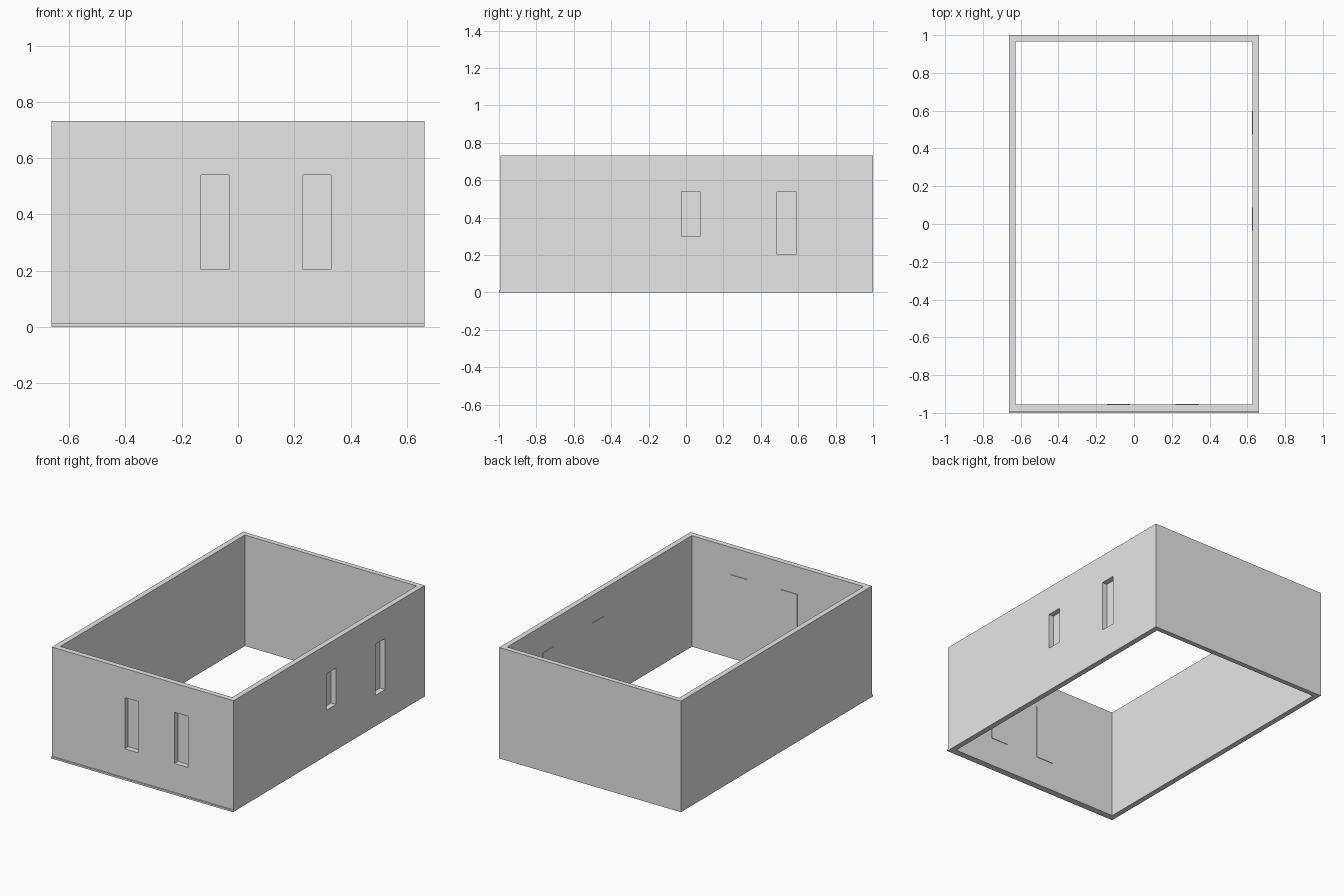
import bpy
import bmesh
from mathutils import Matrix, Vector

cube = bpy.data.objects.get("Cube")
if cube:
    bpy.data.objects.remove(cube, do_unlink=True)

# Overall dimensions
HALF_X, BACK, FRONT = 0.663, 1.0, -0.992
HEIGHT, WALL = 0.732, 0.036
INNER_X, INNER_FRONT = HALF_X - WALL, FRONT + WALL
RIM = 0.012    # overlap of each panel around its opening
PROUD = 0.004  # how far a panel stands out from the inner wall

grey = bpy.data.materials.new("light grey")
grey.use_nodes = True
grey.diffuse_color = (0.8, 0.8, 0.8, 1)
grey.node_tree.nodes["Principled BSDF"].inputs["Base Color"].default_value = (0.8, 0.8, 0.8, 1)


def box(name, low, high):
    """Axis-aligned box between two corners."""
    low, high = Vector(low), Vector(high)
    mesh = bpy.data.meshes.new(name)
    bm = bmesh.new()
    placing = Matrix.Translation((low + high) / 2) @ Matrix.Diagonal((*(high - low), 1))
    bmesh.ops.create_cube(bm, size=1, matrix=placing)
    bm.to_mesh(mesh)
    bm.free()
    mesh.materials.append(grey)
    obj = bpy.data.objects.new(name, mesh)
    bpy.context.collection.objects.link(obj)
    return obj


def cut(target, cutter):
    """Subtract the cutter, then remove it."""
    mod = target.modifiers.new("opening", 'BOOLEAN')
    mod.operation, mod.solver, mod.object = 'DIFFERENCE', 'EXACT', cutter
    cutter.hide_render = True
    bpy.context.view_layer.update()
    graph = bpy.context.evaluated_depsgraph_get()
    mesh = bpy.data.meshes.new_from_object(target.evaluated_get(graph))
    target.modifiers.clear()
    target.data = mesh
    bpy.data.objects.remove(cutter, do_unlink=True)


# Four walls, open at top and bottom
walls = box("walls", (-HALF_X, FRONT, 0), (HALF_X, BACK, HEIGHT))
cut(walls, box("room_cutter", (-INNER_X, INNER_FRONT, -1), (INNER_X, BACK - WALL + 0.003, 1)))

# Front windows: opening plus a closing panel on the inside
for side, x0 in (("right", -0.132), ("left", 0.231)):
    x1, z0, z1 = x0 + 0.1, 0.203, 0.54
    cut(walls, box("window_cutter", (x0, FRONT - 0.1, z0), (x1, INNER_FRONT + 0.1, z1)))
    box(f"front_window_panel_{side}",
        (x0 - RIM, INNER_FRONT, z0 - RIM),
        (x1 + RIM, INNER_FRONT + PROUD, z1 + RIM))

# Side windows, one short and one tall
for size, y0, z0 in (("short", -0.025, 0.3), ("tall", 0.487, 0.203)):
    y1, z1 = y0 + 0.1, 0.54
    cut(walls, box("window_cutter", (INNER_X - 0.1, y0, z0), (HALF_X + 0.1, y1, z1)))
    box(f"side_window_panel_{size}",
        (INNER_X - PROUD / 2, y0 - RIM, z0 - RIM),
        (INNER_X, y1 + RIM, z1 + RIM))

# Thin lip along the foot of the front wall
box("front_lip", (-HALF_X, -1, 0), (HALF_X, FRONT, 0.012))
